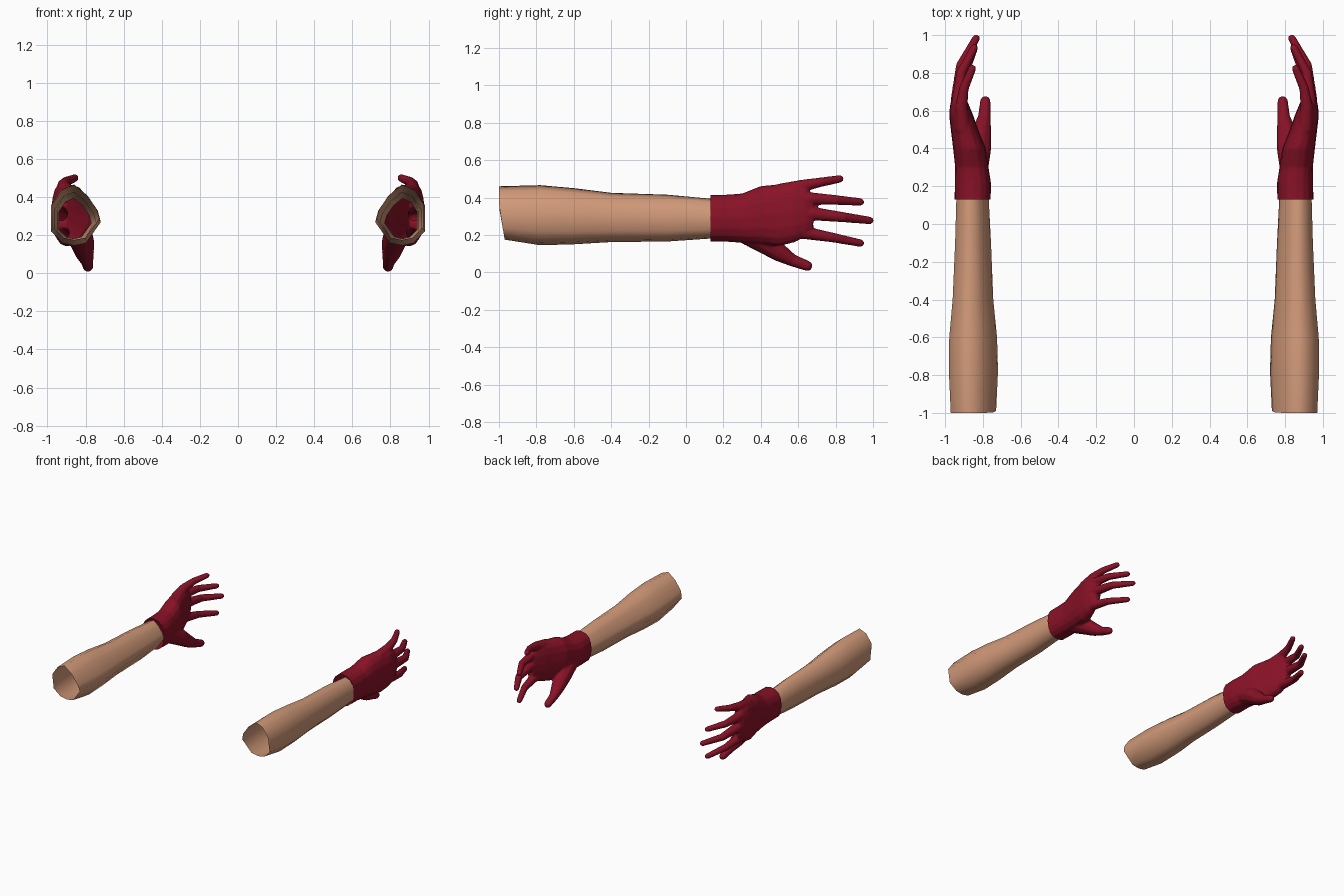
import bpy, bmesh, math
from mathutils import Vector, Matrix

cube = bpy.data.objects.get("Cube")
if cube:
    bpy.data.objects.remove(cube, do_unlink=True)


def material(name, colour):
    m = bpy.data.materials.new(name)
    m.use_nodes = True
    m.diffuse_color = colour
    m.node_tree.nodes["Principled BSDF"].inputs["Base Color"].default_value = colour
    return m


SKIN = material("skin", (0.64, 0.32, 0.19, 1))
RED = material("dark red glove", (0.25, 0.006, 0.02, 1))

# Forearm outline, as a unit shape in x and z
ARM_SHAPE = [(.08, 1), (.58, .83), (1, .33), (1, -.54), (.54, -.92),
             (.08, -1), (-.4, -.92), (-1, -.23), (-.88, .14), (-.46, .64)]
HAND_SHAPE = [(math.copysign(abs(math.cos(a)) ** .85, math.cos(a)),
               math.copysign(abs(math.sin(a)) ** .85, math.sin(a)))
              for a in (math.tau * i / 16 for i in range(16))]

# Stations: y, inner x, outer x, low z, high z
ARM = [(-1, .73, .97, .175, .46), (-.78, .72, .98, .145, .466),
       (-.6, .725, .978, .15, .45), (-.4, .745, .96, .162, .425),
       (-.1, .757, .947, .165, .415), (.15, .77, .94, .182, .392)]
PALM = [(.08, .758, .95, .165, .414), (.14, .758, .95, .165, .414),
        (.22, .757, .949, .163, .416), (.3, .77, .947, .158, .422),
        (.4, .785, .958, .15, .462), (.5, .825, .97, .14, .472),
        (.58, .853, .979, .16, .478), (.64, .878, .972, .19, .46),
        (.68, .895, .955, .22, .41)]

# Digit paths: x, y, z, radius
DIGITS = [
    [(.905, .5, .43, .045), (.915, .62, .462, .034), (.9, .72, .482, .026),
     (.855, .825, .5, .021)],
    [(.92, .55, .385, .045), (.93, .66, .395, .035), (.915, .8, .387, .027),
     (.845, .935, .376, .021)],
    [(.92, .55, .3, .045), (.932, .67, .315, .038), (.915, .84, .295, .028),
     (.835, .985, .277, .021)],
    [(.915, .5, .23, .05), (.92, .63, .213, .036), (.905, .78, .187, .027),
     (.845, .935, .156, .021)],
    [(.84, .3, .23, .07), (.82, .41, .17, .066), (.805, .5, .105, .05),
     (.792, .57, .064, .034), (.787, .653, .033, .028)]]


def loft(bm, rings, capped):
    loops = [[bm.verts.new(p) for p in ring] for ring in rings]
    n = len(loops[0])
    for a, b in zip(loops, loops[1:]):
        for i in range(n):
            j = (i + 1) % n
            bm.faces.new((a[i], a[j], b[j], b[i]))
    if capped:
        bm.faces.new(loops[0][::-1])
        bm.faces.new(loops[-1])


def station_rings(stations, shape):
    return [[Vector(((a + b) / 2 + u * (b - a) / 2, y, (lo + hi) / 2 + v * (hi - lo) / 2))
             for u, v in shape] for y, a, b, lo, hi in stations]


def digit(bm, path):
    pts = [Vector(p[:3]) for p in path]
    radii = [p[3] for p in path]
    # Rounded fingertip
    end = (pts[-1] - pts[-2]).normalized()
    pts.append(pts[-1] + end * radii[-1] * .75)
    radii.append(radii[-1] * .6)
    rings = []
    for i, (p, r) in enumerate(zip(pts, radii)):
        t = (pts[min(i + 1, len(pts) - 1)] - pts[max(i - 1, 0)]).normalized()
        side = t.cross(Vector((0, 0, 1))).normalized()
        up = side.cross(t)
        rings.append([p + r * (side * math.cos(a) + up * math.sin(a))
                      for a in (math.tau * k / 10 for k in range(10))])
    loft(bm, rings, True)


def make_object(name, bm, mat):
    bmesh.ops.recalc_face_normals(bm, faces=bm.faces)
    mesh = bpy.data.meshes.new(name)
    bm.to_mesh(mesh)
    bm.free()
    mesh.materials.append(mat)
    ob = bpy.data.objects.new(name, mesh)
    bpy.context.collection.objects.link(ob)
    for f in mesh.polygons:
        f.use_smooth = True
    return ob


def mirrored(ob, name):
    bm = bmesh.new()
    bm.from_mesh(ob.data)
    bmesh.ops.transform(bm, matrix=Matrix.Scale(-1, 4, (1, 0, 0)), verts=bm.verts)
    bmesh.ops.reverse_faces(bm, faces=bm.faces)
    mesh = ob.data.copy()
    bm.to_mesh(mesh)
    bm.free()
    mesh.name = name
    copy = bpy.data.objects.new(name, mesh)
    bpy.context.collection.objects.link(copy)


# Forearm: an open sleeve of skin
bm = bmesh.new()
loft(bm, station_rings(ARM, ARM_SHAPE), False)
# The lower part of the elbow end is cut back slightly
for v in bm.verts:
    if v.co.y < -.99 and v.co.z < .35:
        v.co.y += .03 * (.35 - v.co.z) / .17
forearm = make_object("left_forearm", bm, SKIN)
mirrored(forearm, "right_forearm")

# Glove: palm and digits fused into one soft skin
bm = bmesh.new()
loft(bm, station_rings(PALM, HAND_SHAPE), True)
for path in DIGITS:
    digit(bm, path)
glove = make_object("left_glove", bm, RED)
remesh = glove.modifiers.new("fuse", 'REMESH')
remesh.mode = 'VOXEL'
remesh.voxel_size = .007
remesh.use_smooth_shade = True
soften = glove.modifiers.new("soften", 'SMOOTH')
soften.factor = .5
soften.iterations = 6
bpy.context.view_layer.update()
fused = bpy.data.meshes.new_from_object(
    glove.evaluated_get(bpy.context.evaluated_depsgraph_get()))
glove.modifiers.clear()

# Open the cuff at the wrist
bm = bmesh.new()
bm.from_mesh(fused)
bmesh.ops.bisect_plane(bm, geom=bm.verts[:] + bm.edges[:] + bm.faces[:],
                       plane_co=(0, .13, 0), plane_no=(0, 1, 0), clear_inner=True)
for f in bm.faces:
    f.smooth = True
    f.material_index = 0
bm.to_mesh(glove.data)
bm.free()
mirrored(glove, "right_glove")
